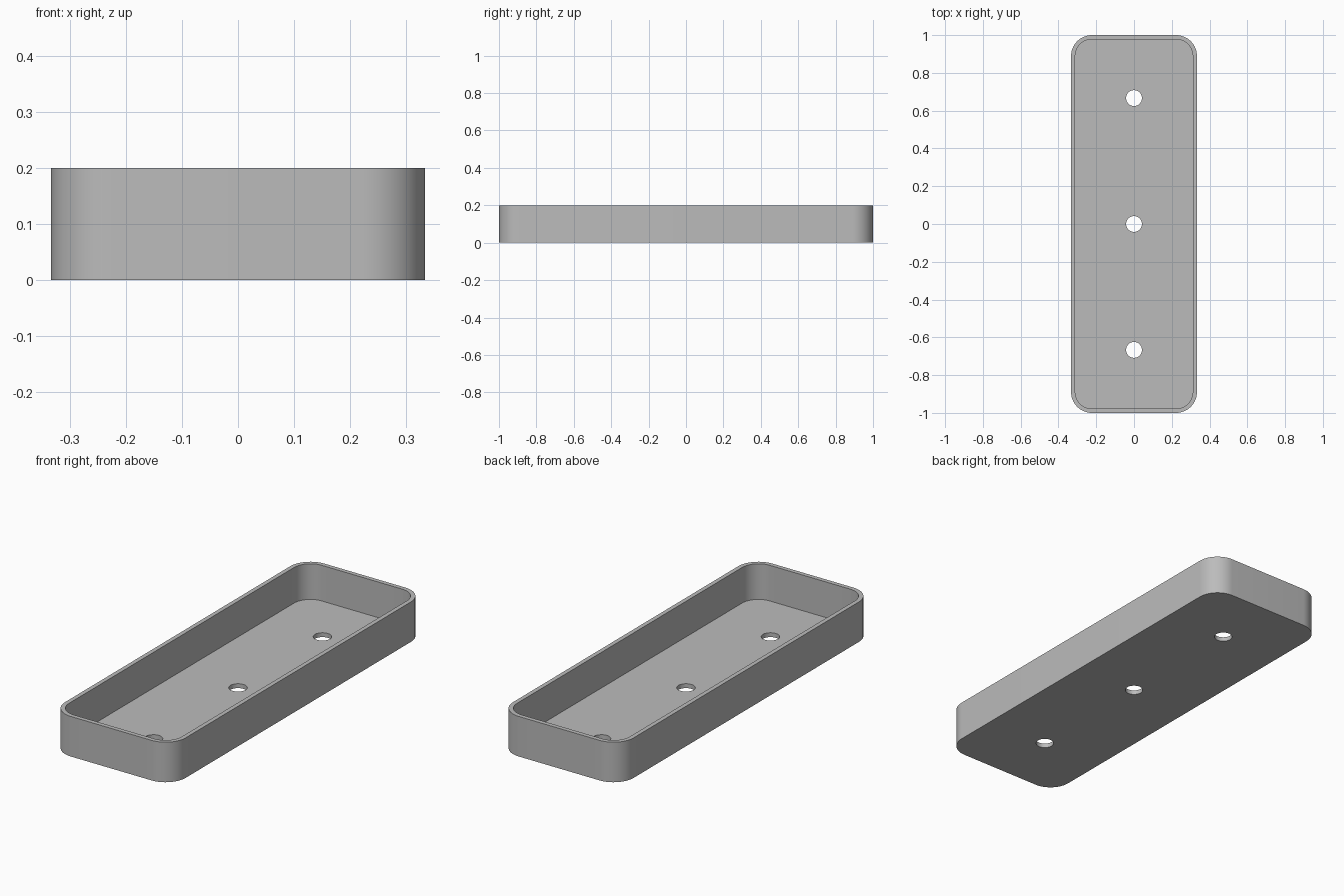
import bpy
import math

default = bpy.data.objects.get("Cube")
if default:
    bpy.data.objects.remove(default, do_unlink=True)

WIDTH, LENGTH, HEIGHT = 2 / 3, 2.0, 0.2
WALL, RADIUS = 0.022, 0.111
HOLE_RADIUS, HOLE_SPACING = 0.042, 2 / 3

grey = bpy.data.materials.new("grey plastic")
grey.use_nodes = True
colour = (0.5, 0.5, 0.5, 1)
grey.diffuse_color = colour
grey.node_tree.nodes["Principled BSDF"].inputs["Base Color"].default_value = colour


def rounded_outline(width, length, radius, steps=16):
    """Counter-clockwise outline of a rectangle with round corners."""
    points = []
    for corner, (sx, sy) in enumerate([(1, 1), (-1, 1), (-1, -1), (1, -1)]):
        for i in range(steps + 1):
            a = math.pi / 2 * (corner + i / steps)
            points.append((sx * (width / 2 - radius) + radius * math.cos(a),
                           sy * (length / 2 - radius) + radius * math.sin(a)))
    return points


def circle_outline(radius, y, steps=48):
    return [(radius * math.cos(math.tau * i / steps),
             y + radius * math.sin(math.tau * i / steps)) for i in range(steps)]


def prism(name, outline, bottom, top):
    """Solid made by raising an outline from bottom to top."""
    n = len(outline)
    verts = [(x, y, z) for z in (bottom, top) for x, y in outline]
    faces = [tuple(reversed(range(n))), tuple(range(n, 2 * n))]
    faces += [(i, (i + 1) % n, n + (i + 1) % n, n + i) for i in range(n)]
    mesh = bpy.data.meshes.new(name)
    mesh.from_pydata(verts, [], faces)
    mesh.materials.append(grey)
    obj = bpy.data.objects.new(name, mesh)
    bpy.context.collection.objects.link(obj)
    return obj


# Outer body of the tray
tray = prism("tray", rounded_outline(WIDTH, LENGTH, RADIUS), 0, HEIGHT)

# Cutters: the open pocket and three drain holes along the middle
cutters = [prism("pocket_cutter",
                 rounded_outline(WIDTH - 2 * WALL, LENGTH - 2 * WALL, RADIUS - WALL),
                 WALL, HEIGHT * 2)]
for i in (-1, 0, 1):
    cutters.append(prism("drain_hole_cutter",
                         circle_outline(HOLE_RADIUS, i * HOLE_SPACING),
                         -HEIGHT, HEIGHT / 2))

bpy.ops.object.select_all(action='DESELECT')
bpy.context.view_layer.objects.active = tray
tray.select_set(True)
for cutter in cutters:
    cutter.hide_render = True
    cut = tray.modifiers.new(cutter.name, 'BOOLEAN')
    cut.operation = 'DIFFERENCE'
    cut.solver = 'EXACT'
    cut.object = cutter
    bpy.ops.object.modifier_apply(modifier=cut.name)
    bpy.data.objects.remove(cutter, do_unlink=True)

# Smooth round corners and holes, crisp rims
bpy.ops.object.shade_smooth_by_angle(angle=math.radians(30))
